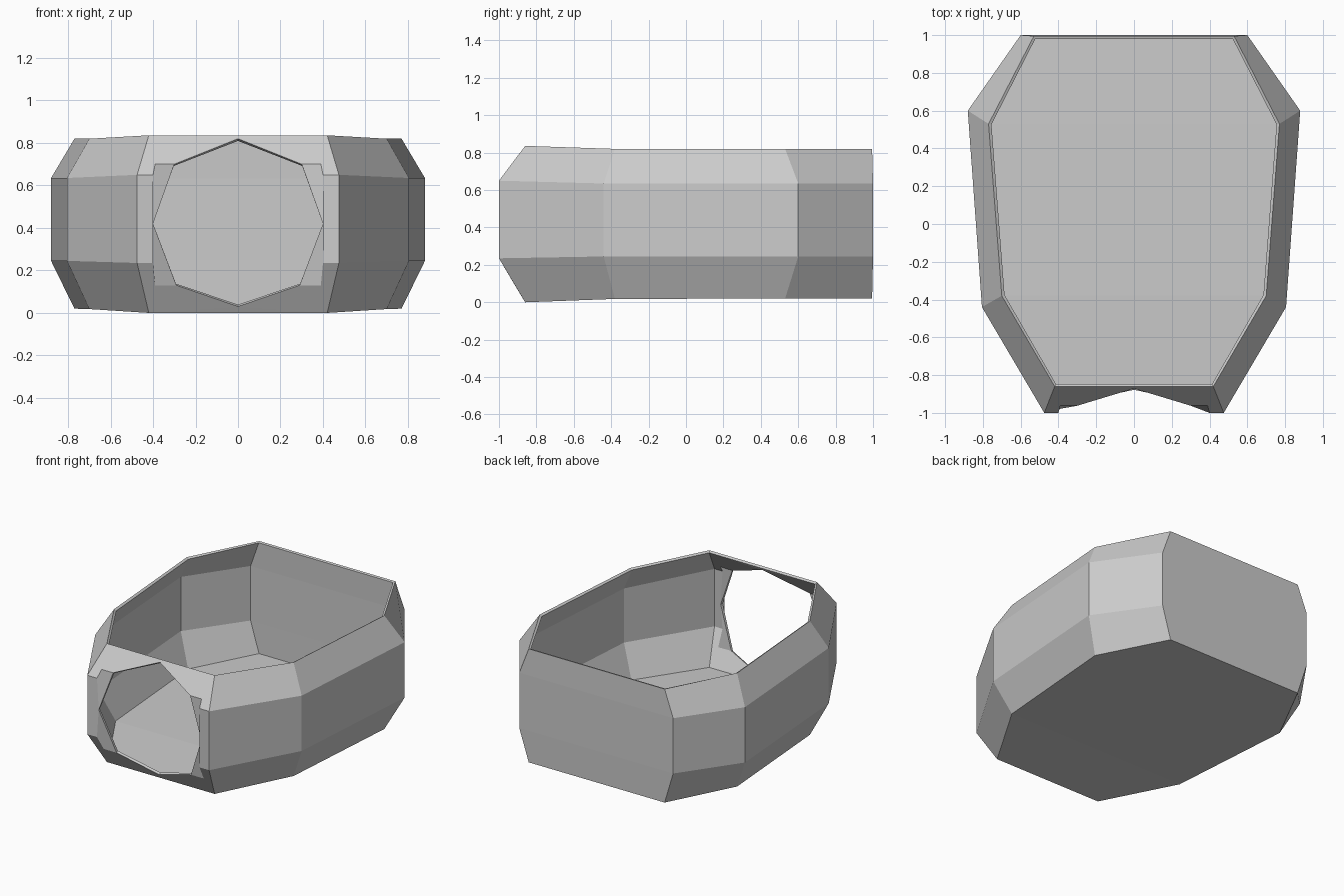
import bpy, bmesh

if "Cube" in bpy.data.objects:
    bpy.data.objects.remove(bpy.data.objects["Cube"])

# Right half of each outline, front to back: (x, y, z)
FLOOR = [(0.42, -0.86, 0.0), (0.70, -0.38, 0.018), (0.77, 0.53, 0.02), (0.53, 0.995, 0.02)]
LOW = [(0.475, -1.0, 0.235), (0.805, -0.44, 0.245), (0.88, 0.60, 0.245), (0.60, 1.0, 0.245)]
HIGH = [(x, y, 0.65 if i == 0 else 0.635) for i, (x, y, z) in enumerate(LOW)]
RIM = [(x, y, 0.836 if i == 0 else 0.82) for i, (x, y, z) in enumerate(FLOOR)]
RINGS = [FLOOR, LOW, HIGH, RIM]

bm = bmesh.new()
cache = {}


def vert(p):
    key = tuple(round(c, 4) for c in p)
    if key not in cache:
        cache[key] = bm.verts.new(key)
    return cache[key]


def flip(p):
    return (-p[0] if p[0] else 0.0, p[1], p[2])


def face(*pts):
    bm.faces.new([vert(p) for p in pts])


def mirrored(*pts):
    face(*pts)
    face(*[flip(p) for p in reversed(pts)])


# Side walls, in three bands
for a, b in zip(RINGS, RINGS[1:]):
    for i in range(3):
        mirrored(a[i], a[i + 1], b[i + 1], b[i])
    # back wall
    face(a[3], flip(a[3]), flip(b[3]), b[3])

# Floor strips
for i in range(3):
    face(FLOOR[i], flip(FLOOR[i]), flip(FLOOR[i + 1]), FLOOR[i + 1])

# Front wall around the eight-sided entrance
H2 = (0.40, -0.98, 0.42)
Q_TOP, Q_BOT = (0.40, -1.0, 0.65), (0.40, -1.0, 0.235)
top_set = ((0, -0.871, 0.82), (0.30, -0.962, 0.70), (0.39, -0.962, 0.70), Q_TOP, HIGH[0], RIM[0])
bottom_set = ((0, -0.878, 0.03), (0.29, -0.938, 0.13), (0.39, -0.938, 0.13), Q_BOT, LOW[0], FLOOR[0])
for tip, h, p, q, corner, edge in (top_set, bottom_set):
    face(edge, flip(edge), tip)
    mirrored(edge, tip, h, p, q, corner)
    mirrored(h, H2, q, p)
mirrored(HIGH[0], Q_TOP, H2, Q_BOT, LOW[0])

# Outward normals: the floor must face down
bmesh.ops.recalc_face_normals(bm, faces=bm.faces[:])
bm.normal_update()
lowest = min(bm.faces, key=lambda f: f.calc_center_median().z)
if lowest.normal.z > 0:
    bmesh.ops.reverse_faces(bm, faces=bm.faces[:])

mesh = bpy.data.meshes.new("basket_shell")
bm.to_mesh(mesh)
bm.free()
shell = bpy.data.objects.new("basket_shell", mesh)
bpy.context.collection.objects.link(shell)

# Thin wall, grown inward
wall = shell.modifiers.new("wall", 'SOLIDIFY')
wall.thickness = 0.018
wall.offset = -1
wall.use_even_offset = False
